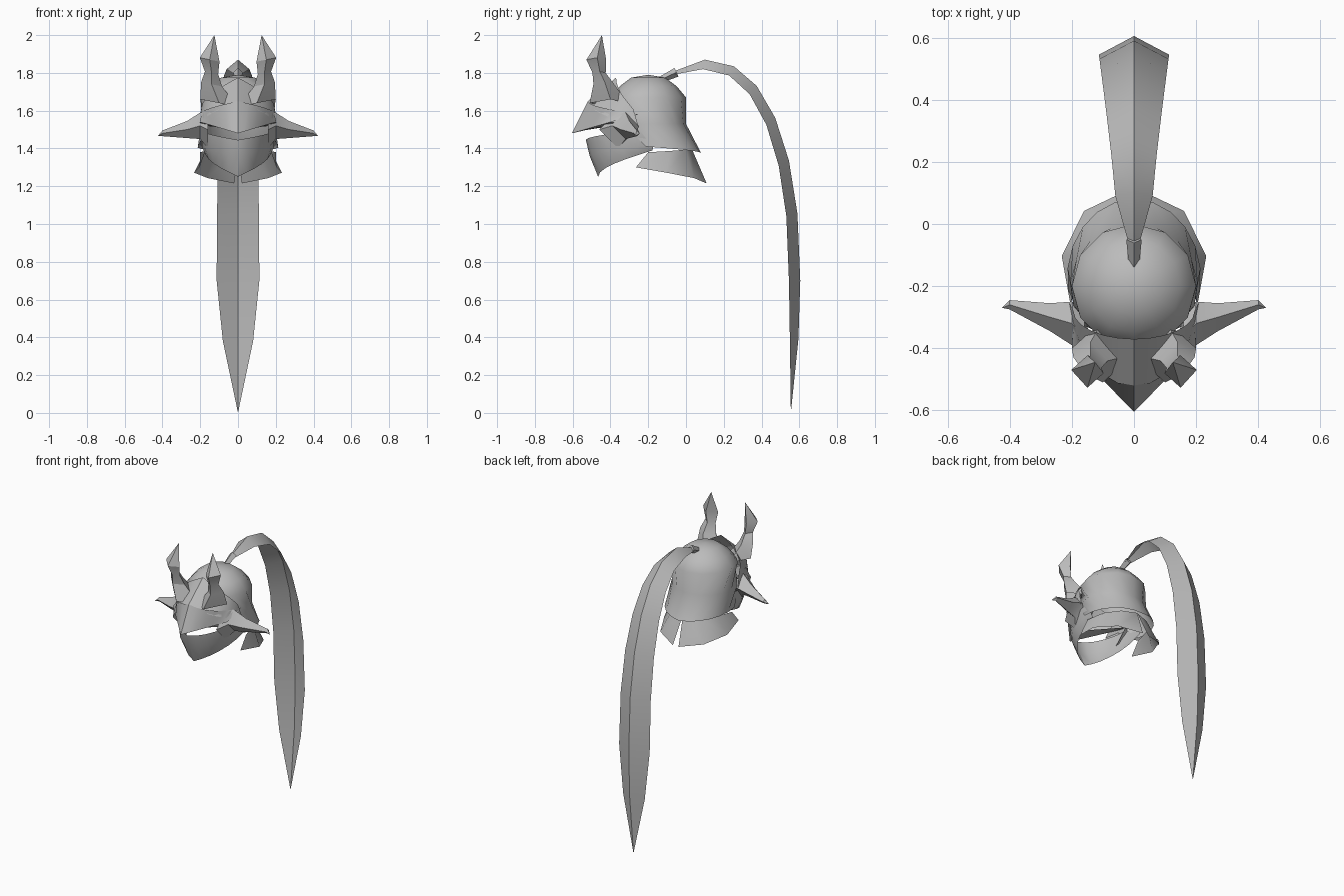
import bpy
import bmesh
from math import sin, cos, radians
from mathutils import Vector

start_cube = bpy.data.objects.get("Cube")
if start_cube:
    bpy.data.objects.remove(start_cube, do_unlink=True)

grey = bpy.data.materials.new("plain_grey")
grey.use_nodes = True
grey.diffuse_color = (0.5, 0.5, 0.5, 1)
shader = grey.node_tree.nodes["Principled BSDF"]
shader.inputs["Base Color"].default_value = grey.diffuse_color

STEPS = 6
HEAD_CENTRE = Vector((0, -0.2, 1.5))


def finish(obj, angle):
    """Colour the part and keep its sharp edges."""
    obj.data.materials.append(grey)
    bpy.ops.object.shade_smooth_by_angle(angle=radians(angle))


def loft(name, rows, pivot=HEAD_CENTRE, closed=False, angle=35):
    """Skin rows of points on the left half, face them away from the pivot, mirror."""
    bm = bmesh.new()
    grid = [[bm.verts.new(point) for point in row] for row in rows]
    count = len(grid[0])
    for low, high in zip(grid, grid[1:]):
        for i in range(count if closed else count - 1):
            j = (i + 1) % count
            bm.faces.new((low[i], low[j], high[j], high[i]))
    bmesh.ops.remove_doubles(bm, verts=bm.verts, dist=0.001)
    bmesh.ops.recalc_face_normals(bm, faces=bm.faces)
    bm.normal_update()
    outward = sum((face.calc_center_median() - pivot).dot(face.normal) * face.calc_area()
                  for face in bm.faces)
    if outward < 0:
        bmesh.ops.reverse_faces(bm, faces=bm.faces)
    mesh = bpy.data.meshes.new(name)
    bm.to_mesh(mesh)
    bm.free()
    obj = bpy.data.objects.new(name, mesh)
    bpy.context.collection.objects.link(obj)
    bpy.ops.object.select_all(action="DESELECT")
    obj.select_set(True)
    bpy.context.view_layer.objects.active = obj
    obj.modifiers.new("mirror", "MIRROR")
    bpy.ops.object.modifier_apply(modifier="mirror")
    finish(obj, angle)


def oval(centre, length, width, start, end, z_start, z_end, steps=STEPS):
    """Arc round the head: 0 degrees is the back, 180 the face."""
    arc = []
    for i in range(steps + 1):
        part = i / steps
        turn = radians(start + (end - start) * part)
        arc.append((width * sin(turn), centre + length * cos(turn),
                    z_start + (z_end - z_start) * part))
    return arc


def span(start, end):
    """Evenly spaced points on a straight edge."""
    return [Vector(start).lerp(Vector(end), i / STEPS) for i in range(STEPS + 1)]


def spike(name, path, side, front):
    """Four-sided blade along a path of (centre, radius)."""
    side, front = Vector(side), Vector(front)
    rows = [[Vector(centre) + radius * way for way in (front, side, -front, -side)]
            for centre, radius in path]
    loft(name, rows, pivot=Vector(path[1][0]), closed=True, angle=25)


# Skull dome with a flared neck rim and an open face
dome = [oval(-0.17, 0.25, 0.215, 0, 100, 1.375, 1.41),
        oval(-0.2, 0.2, 0.205, 0, 130, 1.53, 1.53)]
for z, radius in ((1.67, 0.2), (1.73, 0.15), (1.775, 0.09), (1.79, 0)):
    dome.append(oval(-0.2, radius, radius, 0, 180, z, z))
loft("skull_dome", dome, angle=60)

# Neck guard plates, split at the back
loft("neck_guard", [
    oval(-0.2, 0.23, 0.2, 0, 90, 1.4, 1.38, steps=3),
    oval(-0.14, 0.25, 0.235, 5, 120, 1.215, 1.3, steps=3),
], angle=45)

# Chin and cheek guard
loft("chin_guard", [
    oval(-0.2, 0.33, 0.195, 180, 90, 1.445, 1.5),
    oval(-0.2, 0.31, 0.195, 180, 85, 1.36, 1.42),
    oval(-0.2, 0.265, 0.175, 180, 85, 1.25, 1.39),
])

# Pointed visor over the mouth slot
loft("visor", [
    oval(-0.25, 0.27, 0.2, 180, 90, 1.65, 1.58),
    span((0, -0.605, 1.48), (0.2, -0.4, 1.54)),
    span((0, -0.5, 1.51), (0.2, -0.3, 1.52)),
])

# Brow plate between visor and dome
loft("brow_plate", [
    oval(-0.25, 0.27, 0.21, 180, 90, 1.65, 1.51),
    oval(-0.28, 0.09, 0.195, 180, 90, 1.775, 1.61),
])

# Side fins sweeping out from the visor
spike("side_fins", [
    ((0.16, -0.36, 1.5), 0.1),
    ((0.2, -0.32, 1.52), 0.07),
    ((0.27, -0.3, 1.5), 0.045),
    ((0.4, -0.26, 1.48), 0.015),
    ((0.425, -0.27, 1.465), 0),
], side=(0, 0, 1), front=(0, -1, 0))

# Pair of horns, pinched in the middle and broad at the brow
spike("horns", [
    ((0.1, -0.41, 1.64), 0.1),
    ((0.14, -0.435, 1.74), 0.055),
    ((0.14, -0.46, 1.8), 0.035),
    ((0.15, -0.475, 1.87), 0.052),
    ((0.125, -0.445, 2), 0),
], side=(1, 0.1, 0.2), front=(0, -1, 0))

# Socket on the crown that holds the plume
bpy.ops.mesh.primitive_cone_add(vertices=4, radius1=0.015, radius2=0.025, depth=0.11,
                                location=(0, -0.1, 1.78), rotation=(radians(-65), 0, 0))
holder = bpy.context.object
holder.name = "plume_holder"
finish(holder, 25)

# Long plume: a raised ridge with lower edges, arching over and hanging down
plume = [[(0, -0.06, 1.81), (0.015, -0.07, 1.79)]]
for i in range(STEPS + 1):
    turn = radians(90) * i / STEPS
    reach, rise = sin(turn) ** 0.88, abs(cos(turn)) ** 0.88
    plume.append([(0, 0.1 + 0.505 * reach, 0.7 + 1.17 * rise),
                  (0.06 + 0.053 * sin(turn), 0.09 + 0.455 * reach, 0.7 + 1.12 * rise)])
plume.append([(0, 0.595, 0.39), (0.08, 0.55, 0.38)])
plume.append([(0, 0.555, 0)] * 2)
loft("plume", plume, pivot=Vector((0, 0, 0.9)), angle=30)
